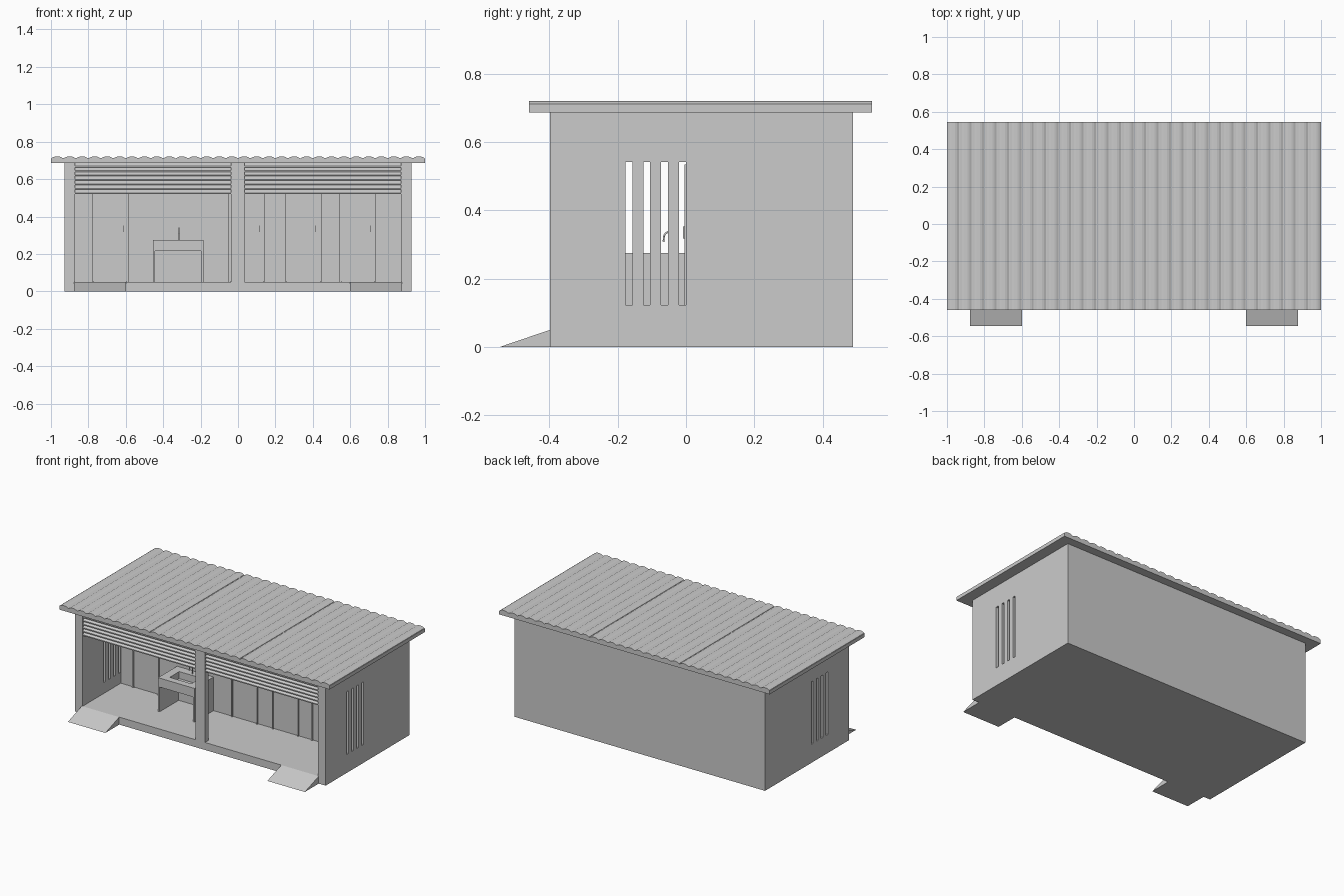
import bpy, bmesh, math
from mathutils import Vector

if "Cube" in bpy.data.objects:
    bpy.data.objects.remove(bpy.data.objects["Cube"])


def mesh_object(name, bm):
    bmesh.ops.recalc_face_normals(bm, faces=bm.faces)
    me = bpy.data.meshes.new(name)
    bm.to_mesh(me)
    bm.free()
    ob = bpy.data.objects.new(name, me)
    bpy.context.collection.objects.link(ob)
    return ob


def boxes(name, ranges):
    """One object made of boxes, each (x0, x1, y0, y1, z0, z1)."""
    bm = bmesh.new()
    for x0, x1, y0, y1, z0, z1 in ranges:
        vs = bmesh.ops.create_cube(bm, size=1)["verts"]
        for v in vs:
            v.co = Vector(((x0 + x1) / 2 + v.co.x * (x1 - x0),
                           (y0 + y1) / 2 + v.co.y * (y1 - y0),
                           (z0 + z1) / 2 + v.co.z * (z1 - z0)))
    return mesh_object(name, bm)


def prism(name, points, direction):
    """Closed profile extruded along a direction."""
    bm = bmesh.new()
    face = bm.faces.new([bm.verts.new(p) for p in points])
    res = bmesh.ops.extrude_face_region(bm, geom=[face], use_keep_orig=True)
    new = [g for g in res["geom"] if isinstance(g, bmesh.types.BMVert)]
    bmesh.ops.translate(bm, verts=new, vec=direction)
    return mesh_object(name, bm)


def cut(target, cutter):
    mod = target.modifiers.new("cut", "BOOLEAN")
    mod.object = cutter
    mod.operation = "DIFFERENCE"
    mod.solver = "EXACT"
    cutter.hide_render = True
    cutter.hide_set(True)


def tube(name, points, radius):
    cu = bpy.data.curves.new(name, "CURVE")
    cu.dimensions = "3D"
    cu.bevel_depth = radius
    cu.bevel_resolution = 1
    cu.use_fill_caps = True
    sp = cu.splines.new("POLY")
    sp.points.add(len(points) - 1)
    for p, co in zip(sp.points, points):
        p.co = (*co, 1)
    ob = bpy.data.objects.new(name, cu)
    bpy.context.collection.objects.link(ob)
    return ob


XO, XI = 0.927, 0.871           # outer and inner faces of side walls
YF, YB = -0.398, 0.489          # front and back of the building
FLOOR, EAVE = 0.05, 0.687

# Shell: floor, walls and partition
boxes("floor_slab", [(-XI, XI, YF, YB - 0.05, 0, FLOOR)])
boxes("back_wall", [(-XI, XI, YB - 0.05, YB, 0, EAVE)])
boxes("partition_wall", [(-XI, XI, 0.006, 0.04, FLOOR, EAVE)])
boxes("centre_pillar", [(-0.037, 0.034, YF, YF + 0.04, FLOOR, EAVE)])

# Side walls with four ventilation slots
slots = boxes("slot_cutter", [(-1.2, 1.2, y, y + 0.02, 0.123, 0.542)
                              for y in (-0.177, -0.125, -0.073, -0.02)])
for name, s in (("left_wall", -1), ("right_wall", 1)):
    a, b = sorted((s * XI, s * XO))
    cut(boxes(name, [(a, b, YF, YB, 0, EAVE)]), slots)

# Entrance ramps
for name, x in (("left_ramp", -0.877), ("right_ramp", 0.599)):
    prism(name, [(x, -0.545, 0), (x, YF, 0), (x, YF, FLOOR)], (0.277, 0, 0))

# Louvre slats above the openings
n = 7
step = (EAVE - 0.52) / n
for name, x0, x1 in (("left_louvre", -XI, -0.037), ("right_louvre", 0.034, XI)):
    for i in range(n):
        z = 0.52 + i * step
        prism(f"{name}_{i + 1}",
              [(x0, YF + 0.004, z), (x0, YF + 0.004, z + 0.007),
               (x0, YF + 0.03, z + step + 0.005), (x0, YF + 0.03, z + step - 0.002)],
              (x1 - x0, 0, 0))

# Doors: raised frame, leaf and handle
for i, x in enumerate((-0.78, -0.05, 0.253, 0.543), 1):
    x1, top, t = x + 0.195, 0.535, 0.01
    boxes(f"door_frame_{i}", [(x, x + t, -0.004, 0.01, FLOOR, top),
                              (x1 - t, x1, -0.004, 0.01, FLOOR, top),
                              (x + t, x1 - t, -0.004, 0.01, top - t, top)])
    boxes(f"door_leaf_{i}", [(x + t, x1 - t, 0.002, 0.01, FLOOR + 0.005, top - t)])
    hx = x1 - 0.03
    boxes(f"door_handle_{i}", [(hx - 0.004, hx + 0.004, -0.003, 0.004, 0.305, 0.365),
                               (hx - 0.003, hx + 0.003, -0.009, -0.003, 0.318, 0.352)])

# Wash stand: thick counter with basin, two side panels
X0, X1, Y0, Y1 = -0.455, -0.185, -0.195, 0.006
counter = boxes("sink_counter", [(X0, X1, Y0, Y1, 0.215, 0.275)])
basin = boxes("basin_cutter", [(-0.4, -0.24, -0.15, -0.05, 0.228, 0.3)])
cut(counter, basin)
boxes("sink_legs", [(X0, X0 + 0.012, Y0, Y1, FLOOR, 0.215),
                    (X1 - 0.012, X1, Y0, Y1, FLOOR, 0.215)])

# Faucet with arched spout
arc = [(-0.315, -0.047 + 0.018 * math.cos(a), 0.32 + 0.018 * math.sin(a))
       for a in (math.pi * k / 8 for k in range(9))]
tube("faucet", [(-0.315, -0.029, 0.275)] + arc + [(-0.315, -0.066, 0.308)], 0.003)

# Roof slab
RF, RB, RZ = -0.46, 0.545, 0.71
boxes("roof_slab", [(-1, 1, RF, RB, EAVE - 0.001, RZ)])

# Corrugated roofing: three sheets of ten ribs
pitch = 2 / 30
for s in range(3):
    pts = []
    for k in range(10):
        x = -1 + (s * 10 + k) * pitch
        for f, h in ((0.04, 0.002), (0.2, 0.008), (0.36, 0.011),
                     (0.64, 0.011), (0.8, 0.008), (0.96, 0.002)):
            pts.append((x + f * pitch, RF, RZ + h))
    pts += [(pts[-1][0], RF, RZ - 0.001), (pts[0][0], RF, RZ - 0.001)]
    prism(f"roof_sheet_{s + 1}", pts, (0, RB - RF, 0))
